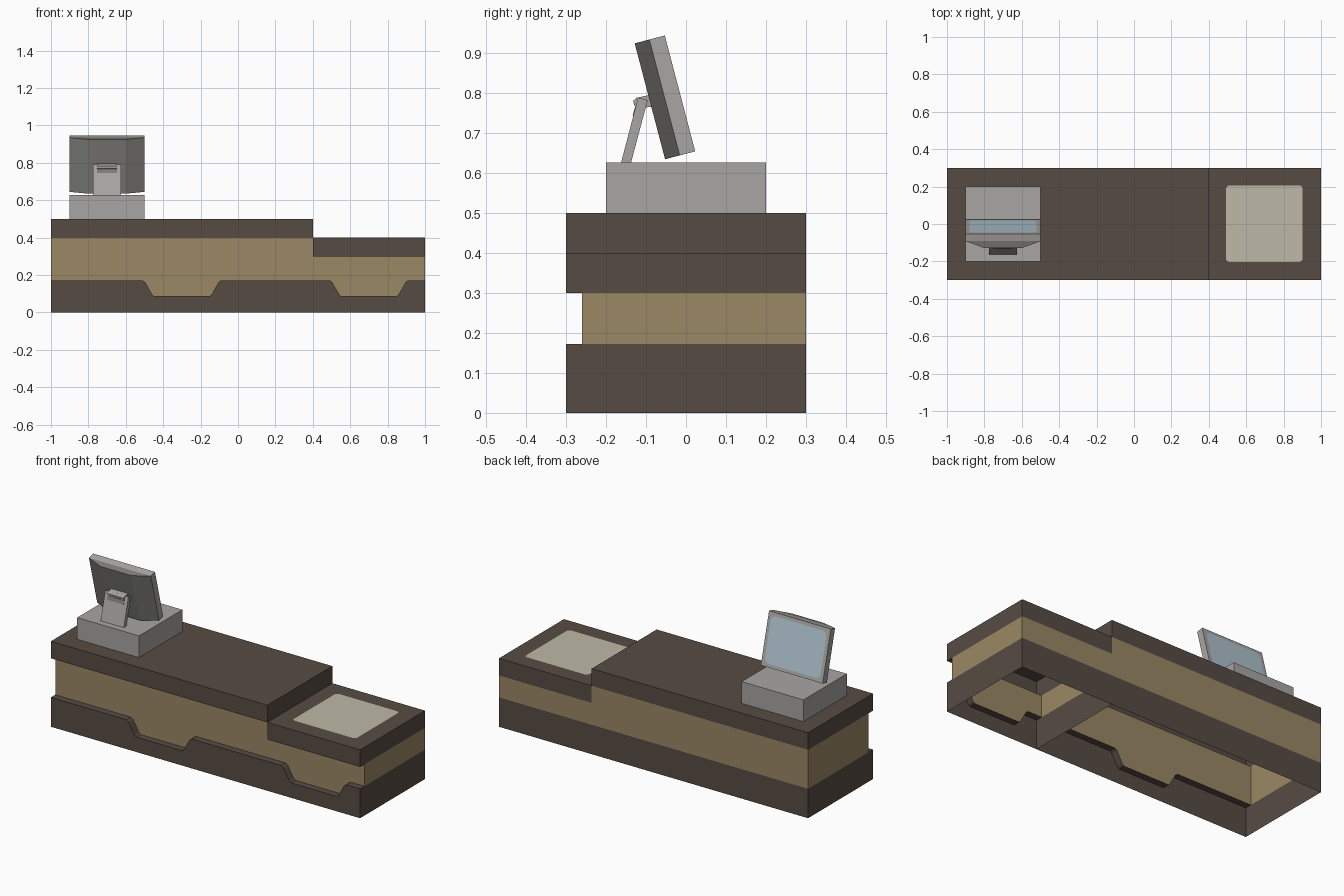
import bpy, bmesh, math
from mathutils import Matrix, Vector

if "Cube" in bpy.data.objects:
    bpy.data.objects.remove(bpy.data.objects["Cube"])


def material(name, rgb):
    lin = [((c / 255 + 0.055) / 1.055) ** 2.4 for c in rgb]
    m = bpy.data.materials.new(name)
    m.diffuse_color = (*lin, 1)
    m.use_nodes = True
    m.node_tree.nodes["Principled BSDF"].inputs["Base Color"].default_value = m.diffuse_color
    return m


BROWN = material("dark brown", (87, 75, 68))
TAN = material("tan wood", (155, 135, 101))
GREY = material("light grey", (169, 166, 163))
DARK = material("mid grey", (127, 126, 121))
PAD = material("pale beige", (190, 186, 168))
GLASS = material("pale blue glass", (176, 196, 206))


def finish(name, bm, mats, matrix=Matrix(), recalc=True):
    bmesh.ops.remove_doubles(bm, verts=bm.verts, dist=1e-5)
    if recalc:
        bmesh.ops.recalc_face_normals(bm, faces=bm.faces)
    bm.transform(matrix)
    me = bpy.data.meshes.new(name)
    bm.to_mesh(me)
    bm.free()
    for m in mats:
        me.materials.append(m)
    ob = bpy.data.objects.new(name, me)
    bpy.context.collection.objects.link(ob)
    return ob


def prism(name, pts, axis, lo, hi, mat, matrix=Matrix()):
    """Extrude a 2D outline along x (outline in yz) or z (outline in xy)."""
    bm = bmesh.new()
    co = [(lo, a, b) if axis == "x" else (a, b, lo) for a, b in pts]
    face = bm.faces.new([bm.verts.new(c) for c in co])
    ext = bmesh.ops.extrude_face_region(bm, geom=[face])["geom"]
    d = Vector((hi - lo, 0, 0) if axis == "x" else (0, 0, hi - lo))
    bmesh.ops.translate(bm, vec=d, verts=[g for g in ext if isinstance(g, bmesh.types.BMVert)])
    return finish(name, bm, [mat], matrix)


def rect(x0, x1, y0, y1):
    return [(x0, y0), (x1, y0), (x1, y1), (x0, y1)]


def rounded_plate(name, w, h, r, mat, matrix):
    """Flat rounded rectangle in local xy, facing +z."""
    bm = bmesh.new()
    vs = []
    for i, (sx, sy) in enumerate([(1, 1), (-1, 1), (-1, -1), (1, -1)]):
        for k in range(5):
            a = math.radians(90 * i + 22.5 * k)
            vs.append(bm.verts.new((sx * (w / 2 - r) + r * math.cos(a),
                                    sy * (h / 2 - r) + r * math.sin(a), 0)))
    bm.faces.new(vs)
    return finish(name, bm, [mat], matrix, recalc=False)


# Counter modules: hollow shells, open underneath, with a notched front plinth
FRONT, RECESS, BACK, PLINTH, NOTCH = -0.3, -0.26, 0.3, 0.172, 0.087


def counter(name, x0, x1, top, notch_x, right_end_from=0.0):
    bm = bmesh.new()

    def face(pts, mi):
        bm.faces.new([bm.verts.new(p) for p in pts]).material_index = mi

    under = top - 0.1
    half = [(-0.21, PLINTH), (-0.196, 0.162), (-0.158, 0.095), (-0.148, NOTCH)]
    line = [(x0, PLINTH)] + [(notch_x + x, z) for x, z in half]
    line += [(notch_x - x, z) for x, z in reversed(half)] + [(x1, PLINTH)]

    # front plinth, its ledge and the recessed panel
    face([(x0, FRONT, 0)] + [(x1, FRONT, 0)] + [(x, FRONT, z) for x, z in reversed(line)], 0)
    for (xa, za), (xb, zb) in zip(line, line[1:]):
        face([(xa, FRONT, za), (xb, FRONT, zb), (xb, RECESS, zb), (xa, RECESS, za)], 0)
    face([(x, RECESS, z) for x, z in line] + [(x1, RECESS, under), (x0, RECESS, under)], 1)

    # worktop rim and surface, then the banded back
    rim = [(RECESS, under), (FRONT, under), (FRONT, top), (BACK, top), (BACK, under),
           (BACK, PLINTH), (BACK, 0)]
    for (ya, za), (yb, zb), mi in zip(rim, rim[1:], [0, 0, 0, 0, 1, 0]):
        face([(x0, ya, za), (x1, ya, za), (x1, yb, zb), (x0, yb, zb)], mi)

    # banded ends
    for x, start in ((x0, 0.0), (x1, right_end_from)):
        for lo, hi, y, mi in ((0, PLINTH, FRONT, 0), (PLINTH, under, RECESS, 1), (under, top, FRONT, 0)):
            if lo >= start - 1e-6:
                face([(x, y, lo), (x, BACK, lo), (x, BACK, hi), (x, y, hi)], mi)
    return finish(name, bm, [BROWN, TAN])


counter("counter_high", -1, 0.4, 0.5, -0.3, right_end_from=0.4)
counter("counter_low", 0.4, 1, 0.4, 0.7)
rounded_plate("counter_pad", 0.41, 0.41, 0.02, PAD, Matrix.Translation((0.697, 0.002, 0.4015)))

# Till base
CX = -0.7
prism("till_base", rect(CX - 0.2, CX + 0.2, -0.2, 0.2), "z", 0.5, 0.627, GREY)

# Tilted monitor: front slab, tapered back and glass
tilt = Matrix.Translation((CX, -0.015, 0.8)) @ Matrix.Rotation(math.radians(14.7), 4, "X")
prism("monitor_frame", rect(-0.2, 0.2, -0.04, 0), "z", -0.15, 0.15, GREY, tilt)
prism("monitor_back", [(-0.2, -0.04), (0.2, -0.04), (0.1, -0.078), (-0.1, -0.078)],
      "z", -0.15, 0.15, DARK, tilt)
rounded_plate("monitor_glass", 0.36, 0.26, 0.03, GLASS,
              tilt @ Matrix.Translation((0, 0.0015, 0)) @ Matrix.Rotation(math.pi, 4, "Z")
              @ Matrix.Rotation(-math.pi / 2, 4, "X"))

# Stand arm, dark slot below the hinge, and the hinge itself
prism("stand_arm", [(-0.163, 0.625), (-0.138, 0.625), (-0.096, 0.783), (-0.12, 0.79)],
      "x", CX - 0.075, CX + 0.075, GREY)
prism("stand_slot", [(-0.1335, 0.745), (-0.128, 0.745), (-0.122, 0.766), (-0.1275, 0.766)],
      "x", CX - 0.053, CX + 0.053, DARK)
prism("stand_hinge", [(-0.092, 0.796), (-0.124, 0.789), (-0.132, 0.782), (-0.13, 0.77),
                      (-0.122, 0.764), (-0.084, 0.766)],
      "x", CX - 0.053, CX + 0.053, GREY)
